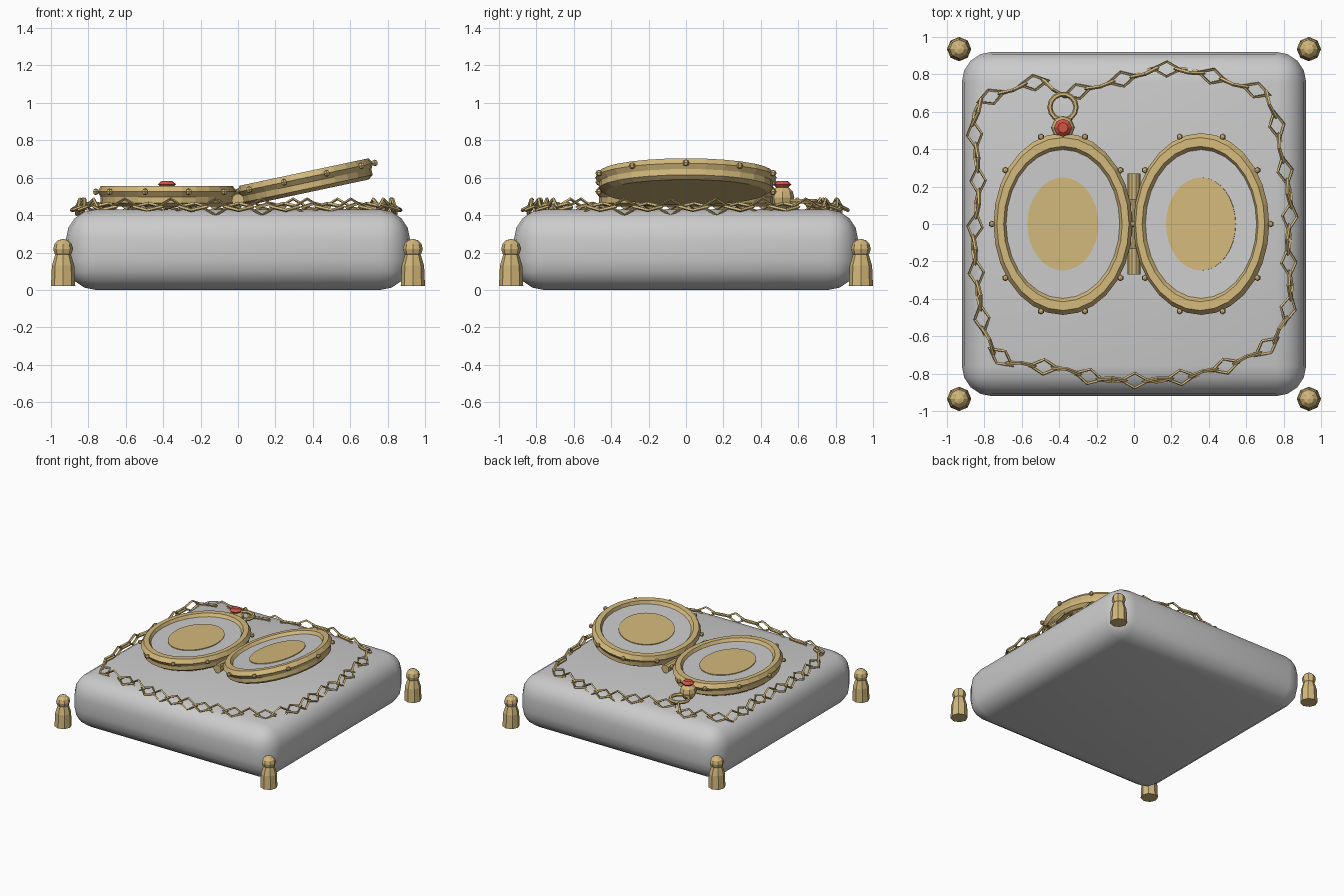
import bpy, bmesh, math
from mathutils import Matrix, Vector

if "Cube" in bpy.data.objects:
    bpy.data.objects.remove(bpy.data.objects["Cube"], do_unlink=True)


def material(name, rgb):
    m = bpy.data.materials.new(name)
    m.use_nodes = True
    m.diffuse_color = (*rgb, 1)
    m.node_tree.nodes["Principled BSDF"].inputs["Base Color"].default_value = (*rgb, 1)
    return m


GREY = material("pale grey", (0.6, 0.6, 0.6))
GOLD = material("gold", (0.65, 0.48, 0.2))
RED = material("red gem", (0.65, 0.09, 0.06))


def finish(name, bm, mat, matrix=Matrix(), smooth=None):
    bmesh.ops.recalc_face_normals(bm, faces=bm.faces)
    me = bpy.data.meshes.new(name)
    bm.to_mesh(me)
    bm.free()
    ob = bpy.data.objects.new(name, me)
    bpy.context.collection.objects.link(ob)
    me.materials.append(mat)
    ob.matrix_world = matrix
    if smooth:
        bpy.ops.object.select_all(action="DESELECT")
        bpy.context.view_layer.objects.active = ob
        ob.select_set(True)
        bpy.ops.object.shade_smooth_by_angle(angle=math.radians(smooth))
    return ob


def loft(bm, profile, sides, sx=1, sy=1, closed=False, m=Matrix()):
    """Turn a (radius, height) profile about z, optionally as an ellipse."""
    rings = []
    for r, z in profile:
        angles = [2 * math.pi * i / sides for i in range(sides)]
        rings.append([bm.verts.new(m @ Vector((r * sx * math.cos(a), r * sy * math.sin(a), z)))
                      for a in angles])
    pairs = list(zip(rings, rings[1:]))
    if closed:
        pairs.append((rings[-1], rings[0]))
    else:
        bm.faces.new(rings[0])
        bm.faces.new(rings[-1])
    for a, b in pairs:
        for i in range(sides):
            j = (i + 1) % sides
            bm.faces.new((a[i], a[j], b[j], b[i]))


def torus(bm, major, minor, sides, cross, sx=1, sy=1, m=Matrix()):
    prof = [(major + minor * math.cos(2 * math.pi * k / cross),
             minor * math.sin(2 * math.pi * k / cross)) for k in range(cross)]
    loft(bm, prof, sides, sx, sy, True, m)


def ball(bm, r, loc, u=8, v=6):
    bmesh.ops.create_uvsphere(bm, u_segments=u, v_segments=v, radius=r,
                              matrix=Matrix.Translation(loc))


# Cushion
bm = bmesh.new()
bmesh.ops.create_cube(bm, size=1, matrix=Matrix.Translation((0, 0, 0.215))
                      @ Matrix.Diagonal((1.84, 1.84, 0.43, 1)))
bmesh.ops.bevel(bm, geom=bm.edges[:], offset=0.16, segments=4, profile=0.5, affect="EDGES")
finish("cushion", bm, GREY, smooth=40)

# Corner tassels
for x, sx in ((-0.935, "right"), (0.935, "left")):
    for y, sy in ((-0.935, "front"), (0.935, "back")):
        bm = bmesh.new()
        loft(bm, [(0.065, 0.02), (0.06, 0.13), (0.045, 0.18), (0.035, 0.2)], 8)
        ball(bm, 0.053, (0, 0, 0.22))
        finish(f"tassel_{sy}_{sx}", bm, GOLD, Matrix.Translation((x, y, 0)))

# Locket halves, the second one tilted open
halves = {"right": Matrix.Translation((-0.38, 0, 0.525)),
          "left": Matrix.Translation((0.36, 0, 0.6)) @ Matrix.Rotation(math.radians(-12), 4, "Y")}
ASPECT = 1.31
for side, place in halves.items():
    bm = bmesh.new()
    loft(bm, [(0.33, -0.08), (0.355, -0.06), (0.355, -0.02), (0.33, 0)], 28, 1, ASPECT)
    finish(f"locket_shell_{side}", bm, GOLD, place)
    bm = bmesh.new()
    torus(bm, 0.335, 0.036, 28, 6, 1, ASPECT)
    finish(f"locket_rim_{side}", bm, GOLD, place)
    bm = bmesh.new()
    loft(bm, [(0.315, 0), (0.315, 0.008)], 28, 1, ASPECT)
    finish(f"locket_face_{side}", bm, GREY, place)
    bm = bmesh.new()
    loft(bm, [(0.19, 0.007), (0.19, 0.014)], 32, 1, ASPECT)
    finish(f"portrait_oval_{side}", bm, GOLD, place)
    bm = bmesh.new()
    for k in range(10):
        a = k * math.pi / 5
        ball(bm, 0.018, (0.38 * math.cos(a), 0.49 * math.sin(a), 0), 6, 4)
    finish(f"rim_beads_{side}", bm, GOLD, place)

# Hinge barrels along y
bm = bmesh.new()
for y, length, r in ((-0.2, 0.14, 0.034), (0.2, 0.14, 0.034), (0, 0.26, 0.02), (0, 0.1, 0.028)):
    m = Matrix.Translation((0, y, 0.48)) @ Matrix.Rotation(math.pi / 2, 4, "X")
    loft(bm, [(r, -length / 2), (r, length / 2)], 10, m=m)
finish("hinge", bm, GOLD)

# Clasp knob, gem and hanging ring
bm = bmesh.new()
ball(bm, 0.064, (-0.38, 0.515, 0.495))
finish("clasp_knob", bm, GOLD)
bm = bmesh.new()
loft(bm, [(0.03, -0.02), (0.048, 0), (0.028, 0.018)], 8)
finish("clasp_gem", bm, RED, Matrix.Translation((-0.38, 0.515, 0.565)))
bm = bmesh.new()
torus(bm, 0.07, 0.014, 14, 6)
finish("hanging_ring", bm, GOLD, Matrix.Translation((-0.38, 0.625, 0.475)))

# Chain of diamond links laid round the cushion
path = [Vector(p) for p in (
    (-0.38, 0.69), (-0.5, 0.78), (-0.66, 0.72), (-0.82, 0.66), (-0.86, 0.54), (-0.84, 0.38),
    (-0.83, 0.16), (-0.86, -0.1), (-0.83, -0.38), (-0.8, -0.6), (-0.72, -0.74), (-0.42, -0.77),
    (-0.18, -0.83), (0.05, -0.84), (0.28, -0.82), (0.5, -0.76), (0.72, -0.67), (0.8, -0.56),
    (0.84, -0.38), (0.82, -0.1), (0.84, 0.12), (0.8, 0.32), (0.77, 0.5), (0.73, 0.69),
    (0.55, 0.75), (0.35, 0.81), (0.14, 0.84), (0, 0.79), (-0.2, 0.74), (-0.36, 0.69))]
lengths = [(b - a).length for a, b in zip(path, path[1:])]
LINKS = 48


def along(d):
    for a, b, n in zip(path, path[1:], lengths):
        if d <= n:
            return a.lerp(b, d / n)
        d -= n
    return path[-1]


step = sum(lengths) / LINKS
bm = bmesh.new()
for i in range(LINKS):
    a, b = along(i * step), along((i + 1) * step)
    c, d = (a + b) / 2, b - a
    roll = math.radians(25 if i % 2 else 78)
    m = (Matrix.Translation((c.x, c.y, 0.444)) @ Matrix.Rotation(math.atan2(d.y, d.x), 4, "Z")
         @ Matrix.Rotation(roll, 4, "X"))
    torus(bm, 0.055, 0.01, 4, 4, 1.35, 0.8, m)
finish("chain", bm, GOLD)
